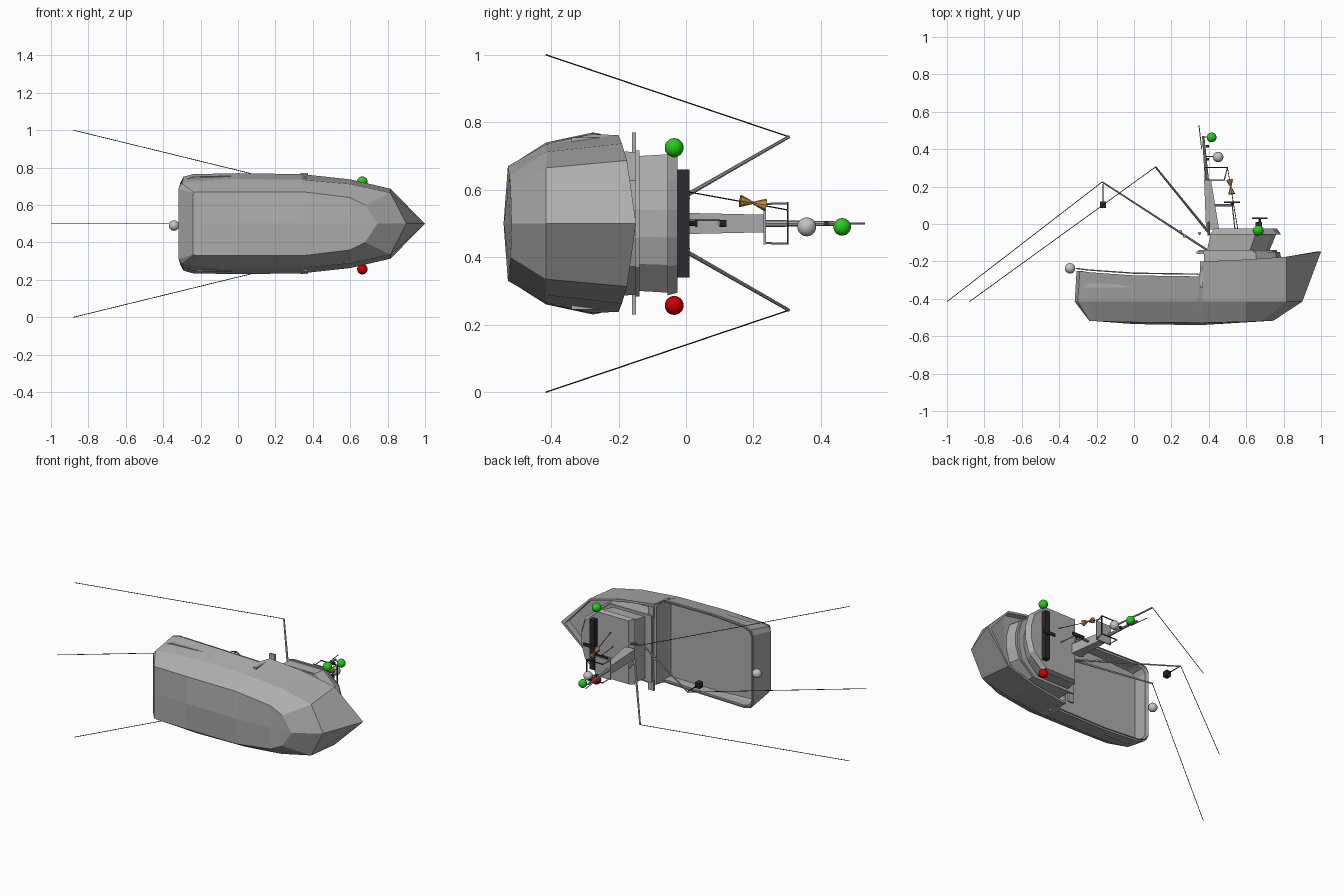
import bpy, bmesh
from mathutils import Vector

cube = bpy.data.objects.get("Cube")
if cube:
    bpy.data.objects.remove(cube, do_unlink=True)

MID = 0.5  # height of the boat's centre plane (the boat lies on its side, deck towards +y)


def material(name, r, g, b):
    m = bpy.data.materials.new(name)
    m.use_nodes = True
    m.diffuse_color = (r, g, b, 1)
    m.node_tree.nodes["Principled BSDF"].inputs["Base Color"].default_value = (r, g, b, 1)
    return m


grey = material("grey paint", 0.42, 0.42, 0.42)
black = material("black metal", 0.025, 0.025, 0.03)
white = material("white lamp", 0.55, 0.55, 0.55)
green = material("green lamp", 0.02, 0.6, 0.01)
red = material("red lamp", 0.6, 0.0, 0.0)
orange = material("orange marker", 0.55, 0.27, 0.05)


def finish(name, bm, mat, mirror=False):
    bmesh.ops.remove_doubles(bm, verts=bm.verts, dist=0.0005)
    bmesh.ops.recalc_face_normals(bm, faces=bm.faces)
    mesh = bpy.data.meshes.new(name)
    bm.to_mesh(mesh)
    bm.free()
    mesh.materials.append(mat)
    ob = bpy.data.objects.new(name, mesh)
    ob.location.z = MID
    bpy.context.collection.objects.link(ob)
    if mirror:
        mod = ob.modifiers.new("Mirror", "MIRROR")
        mod.use_axis = (False, False, True)
        mod.merge_threshold = 0.0005
    return ob


def tube(name, a, b, r1, mat, r2=None, mirror=False, sides=8):
    a, b = Vector(a), Vector(b)
    bm = bmesh.new()
    bmesh.ops.create_cone(bm, cap_ends=True, segments=sides, radius1=r1,
                          radius2=r1 if r2 is None else r2, depth=(b - a).length)
    turn = (b - a).to_track_quat('Z', 'Y').to_matrix().to_4x4()
    turn.translation = (a + b) / 2
    bm.transform(turn)
    return finish(name, bm, mat, mirror)


def prism(name, low, high, y0, y1, mat, mirror=False):
    """Solid between two (x, half width) outlines at two levels."""
    bm = bmesh.new()
    a = [bm.verts.new((x, y0, z)) for x, z in low]
    b = [bm.verts.new((x, y1, z)) for x, z in high]
    bm.faces.new(a)
    bm.faces.new(b)
    for i in range(len(a)):
        j = (i + 1) % len(a)
        bm.faces.new((a[i], a[j], b[j], b[i]))
    return finish(name, bm, mat, mirror)


def box(name, x0, x1, y0, y1, z0, z1, mat, mirror=False):
    o = [(x0, z0), (x1, z0), (x1, z1), (x0, z1)]
    return prism(name, o, o, y0, y1, mat, mirror)


def ball(name, x, y, z, r, mat):
    bm = bmesh.new()
    bmesh.ops.create_uvsphere(bm, u_segments=24, v_segments=14, radius=r)
    for f in bm.faces:
        f.smooth = True
    ob = finish(name, bm, mat)
    ob.location = (x, y, z)


# Hull: half sections of sheer, chine and bottom edge, plus the deck level
stations = [
    ((-.307, -.25, .22), (-.317, -.415, .19), (-.24, -.517, .165), -.34),
    ((-.29, -.252, .252), (-.3, -.415, .215), (-.238, -.518, .168), -.34),
    ((-.24, -.258, .265), (-.25, -.415, .225), (-.2, -.52, .17), -.34),
    ((0, -.275, .27), (0, -.415, .24), (0, -.525, .17), -.34),
    ((.345, -.28, .265), (.34, -.415, .235), (.35, -.528, .17), -.34),
    ((.37, -.2, .262), (.365, -.415, .233), (.37, -.528, .168), -.24),
    ((.6, -.19, .237), (.6, -.415, .212), (.6, -.523, .14), -.23),
    ((.815, -.175, .187), (.815, -.415, .165), (.68, -.52, .1), -.215),
    ((1, -.148, 0), (.9, -.415, 0), (.745, -.517, 0), -.19),
]
centre_stern = tuple((p[0], p[1], 0) for p in stations[0][:3]) + (-.34,)
bm = bmesh.new()
sections = []
for i, (sheer, chine, bottom, deck) in enumerate([centre_stern] + stations):
    x = bottom[0]
    keel = (x, -.55 + .033 * abs(x - .2) / (.44 if x < .2 else .545), 0)
    ix = sheer[0] + (.014 if i < 3 else -.03 if i == len(stations) else 0)
    iz = max(sheer[2] - .014, 0)
    row = [keel, bottom, chine, sheer, (ix, sheer[1], iz), (ix, deck, iz), (ix, deck, 0)]
    sections.append([bm.verts.new(p) for p in row])
for s, t in zip(sections, sections[1:]):
    for k in range(len(s) - 1):
        bm.faces.new((s[k], t[k], t[k + 1], s[k + 1]))
bmesh.ops.remove_doubles(bm, verts=bm.verts, dist=0.0005)
flat = [f for f in bm.faces if f.calc_area() < 1e-7 or all(abs(v.co.z) < 1e-5 for v in f.verts)]
bmesh.ops.delete(bm, geom=flat, context='FACES')
finish("hull", bm, grey, mirror=True)

# Thin rail above the aft bulwark
rail = [Vector(centre_stern[0])] + [Vector(s[0]) for s in stations[:5]]
for a, b in zip(rail, rail[1:]):
    lift = Vector((0, .012, -.006))
    tube("aft_rail", a + lift, b + lift, .004, grey, mirror=True, sides=6)


def outline(back, side, front, half):
    """House plan with a faceted front."""
    right = [(back, half), (side, half), (front - .025, half * .6), (front, half * .2)]
    return right + [(x, -z) for x, z in reversed(right)]


# Wheelhouse tiers
prism("house_base", outline(.375, .66, .8, .215), outline(.375, .65, .78, .212), -.24, -.15, grey)
prism("house_ledge", outline(.345, .64, .765, .216), outline(.345, .64, .765, .216), -.15, -.138, grey)
prism("wheelhouse", outline(.39, .62, .725, .2), outline(.41, .65, .76, .205), -.14, -.055, grey)
prism("house_roof", outline(.405, .66, .785, .213), outline(.43, .65, .765, .205), -.055, -.025, grey)
box("rear_bulkhead", .352, .37, -.34, -.2, -.255, .255, grey)
box("wing_plate", .335, .375, -.16, -.148, .2, .27, grey, mirror=True)

# Roof equipment
box("roof_bar", .65, .685, -.027, .01, -.16, .16, black)
tube("roof_radar_post", (.672, 0, 0), (.672, .03, 0), .007, black)
box("roof_radar", .63, .715, .026, .034, -.01, .01, black)

# Mast
prism("mast", [(.385, -.032), (.455, -.032), (.455, .032), (.385, .032)],
      [(.375, -.026), (.412, -.026), (.412, .026), (.375, .026)], -.03, .235, grey)
tube("mast_top", (.39, .23, 0), (.37, .47, 0), .011, grey, r2=.006)
tube("aerial", (.362, .4, 0), (.347, .53, 0), .0025, grey)
box("mast_platform", .375, .485, .23, .237, -.063, .063, grey)
for za, zb in ((-.063, .063), (.058, .063), (-.063, -.058)):
    x0 = .497 if zb - za > .1 else .38
    box("platform_rail", x0, .502, .299, .304, za, zb, black)
tube("platform_stanchion", (.482, .234, .058), (.5, .302, .06), .003, grey, mirror=True)
tube("platform_back_stanchion", (.385, .234, .058), (.385, .302, .06), .003, grey, mirror=True)
tube("radar_bracket", (.42, .1, 0), (.53, .1, 0), .007, grey)
tube("radar_post", (.525, .1, 0), (.525, .116, 0), .01, black)
box("mast_radar", .48, .567, .112, .12, -.01, .01, black)
tube("radar_stay", (.54, -.03, .01), (.525, .1, .01), .003, grey)
for y, x in ((.36, .45), (.465, .415)):
    tube("lamp_arm", (.375, y, -.005), (x, y, -.01), .003, grey)
for y in (.34, .41):
    box("mast_fitting", .385, .402, y, y + .012, -.008, .008, black)

# Lamps
ball("masthead_green_lamp", .415, .463, .49, .026, green)
ball("masthead_white_lamp", .45, .358, .49, .028, white)
ball("stern_lamp", -.342, -.237, .49, .028, white)
ball("starboard_lamp", .665, -.035, .725, .028, green)
ball("port_lamp", .665, -.035, .257, .028, red)

# Signal line with a double cone
tube("signal_line", (.555, -.03, .1), (.5, .302, .04), .002, black, sides=5)
tube("signal_cone_low", (.522, .16, .067), (.517, .2, .061), .019, orange, r2=.003)
tube("signal_cone_high", (.517, .197, .061), (.511, .236, .055), .003, orange, r2=.019)

# Outrigger poles with trailing lines
tube("outrigger", (.395, -.04, .06), (.115, .305, .257), .007, grey, r2=.005, mirror=True)
tube("outrigger_foot", (.4, -.06, .05), (.4, .01, .08), .007, grey, mirror=True)
tube("trailing_line", (.115, .305, .257), (-.88, -.415, .5), .002, black, mirror=True, sides=5)

# Aft boom with its line, hanging block and fittings
tube("boom", (.4, -.145, 0), (-.17, .225, 0), .006, grey, r2=.004)
tube("boom_line", (-.17, .225, 0), (-1, -.415, 0), .002, black, sides=5)
tube("block_hook", (-.165, .215, 0), (-.165, .12, 0), .003, black)
box("hanging_block", -.182, -.15, .085, .12, -.018, .018, black)
for x, y in ((.25, -.04), (.27, -.065), (.35, -.05)):
    ball("boom_fitting", x, y, MID, .008, grey)
